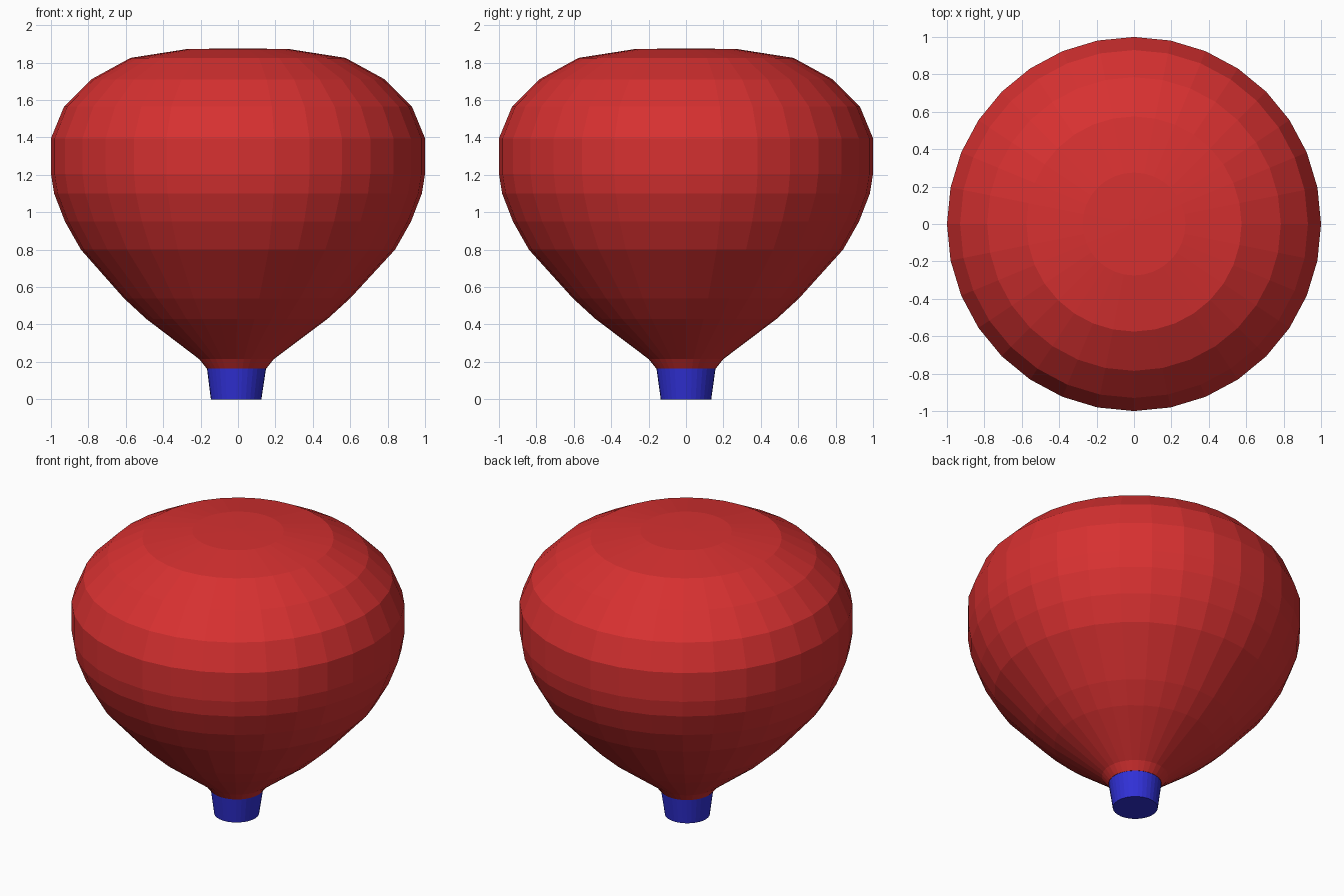
import bpy, bmesh, math

if "Cube" in bpy.data.objects:
    bpy.data.objects.remove(bpy.data.objects["Cube"])

SIDES = 32


def material(name, colour):
    m = bpy.data.materials.new(name)
    m.diffuse_color = (*colour, 1)
    m.use_nodes = True
    m.node_tree.nodes["Principled BSDF"].inputs["Base Color"].default_value = m.diffuse_color
    return m


def lathe(name, profile, mat):
    """Revolve (radius, height, x shift) rings into a closed, flat-faced solid."""
    bm = bmesh.new()
    rings = []
    for r, z, dx in profile:
        rings.append([bm.verts.new((dx + r * math.cos(2 * math.pi * i / SIDES),
                                    r * math.sin(2 * math.pi * i / SIDES), z))
                      for i in range(SIDES)])
    for low, high in zip(rings, rings[1:]):
        for i in range(SIDES):
            j = (i + 1) % SIDES
            bm.faces.new((low[i], low[j], high[j], high[i]))
    bm.faces.new(rings[0][::-1])
    bm.faces.new(rings[-1])
    bmesh.ops.recalc_face_normals(bm, faces=bm.faces)
    me = bpy.data.meshes.new(name)
    bm.to_mesh(me)
    bm.free()
    me.materials.append(mat)
    ob = bpy.data.objects.new(name, me)
    bpy.context.collection.objects.link(ob)
    return ob


red = material("red fabric", (0.68, 0.03, 0.03))
blue = material("blue basket", (0.03, 0.03, 0.68))

# Balloon envelope, leaning very slightly to the left at its mouth
lathe("envelope", [
    (0.16, 0.165, -0.008), (0.20, 0.215, -0.008), (0.485, 0.43, -0.006),
    (0.605, 0.54, -0.005), (0.84, 0.80, 0), (0.925, 0.95, 0),
    (0.983, 1.10, 0), (1.0, 1.205, 0), (1.0, 1.395, 0), (0.93, 1.565, 0),
    (0.785, 1.71, 0), (0.575, 1.825, 0), (0.275, 1.872, 0), (0.03, 1.876, 0),
], red)

# Tapered basket under the mouth
lathe("basket", [(0.135, 0, -0.01), (0.158, 0.165, -0.008)], blue)
